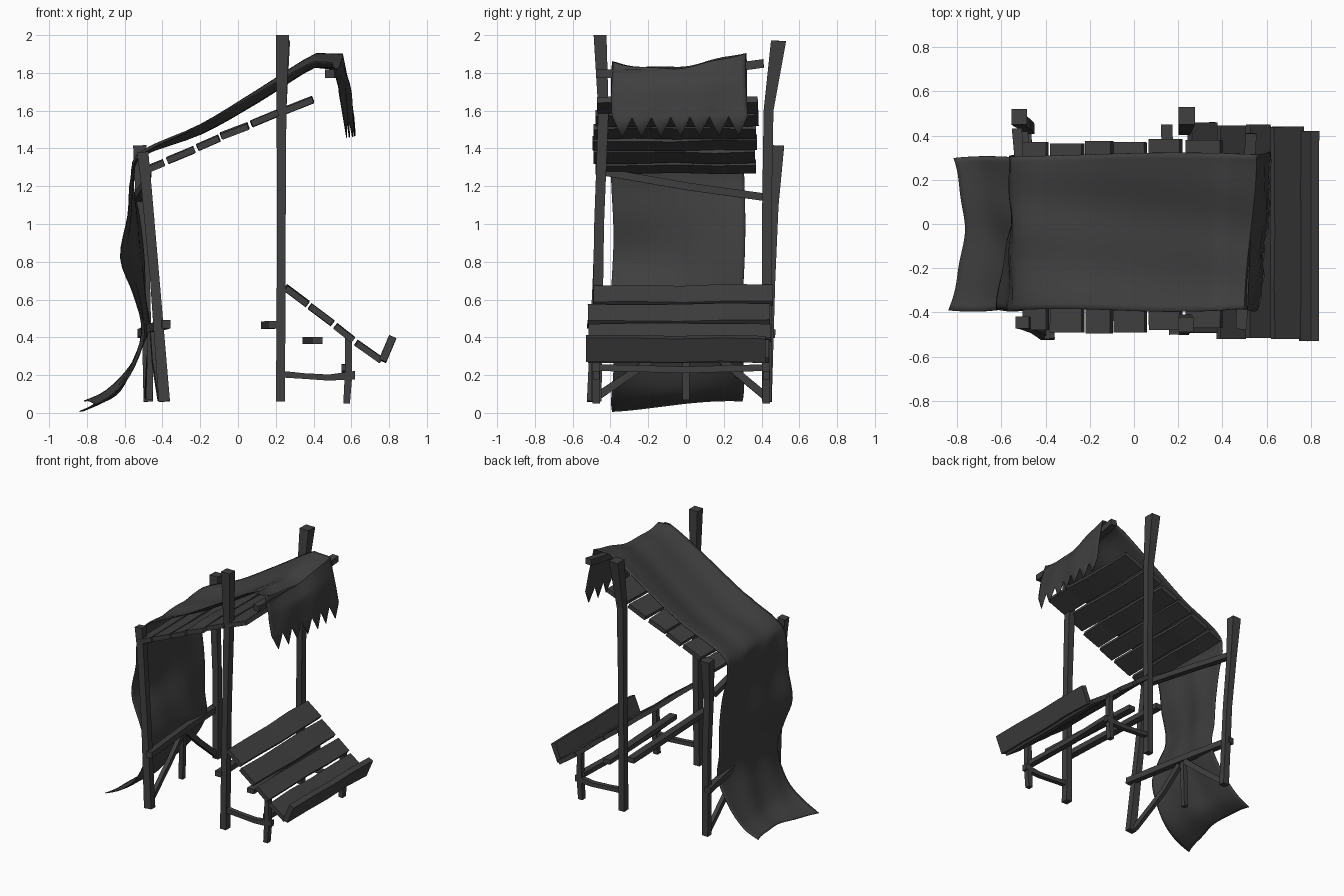
import bpy, bmesh, math, random
from mathutils import Vector as V

if "Cube" in bpy.data.objects:
    bpy.data.objects.remove(bpy.data.objects["Cube"])
random.seed(4)

dark = bpy.data.materials.new("dark_grey")
dark.diffuse_color = (0.05, 0.05, 0.05, 1)
dark.use_nodes = True
dark.node_tree.nodes["Principled BSDF"].inputs["Base Color"].default_value = dark.diffuse_color


def finish(name, bm):
    bmesh.ops.recalc_face_normals(bm, faces=bm.faces[:])
    me = bpy.data.meshes.new(name)
    bm.to_mesh(me)
    bm.free()
    me.materials.append(dark)
    ob = bpy.data.objects.new(name, me)
    bpy.context.collection.objects.link(ob)
    return ob


def bar(name, pts, w, t, hint):
    """Rectangular timber along pts; widths w lie along hint, t across it."""
    pts = [V(p) for p in pts]
    n = len(pts)
    w = w if isinstance(w, list) else [w] * n
    t = t if isinstance(t, list) else [t] * n
    d = (pts[-1] - pts[0]).normalized()
    a = V(hint)
    a = (a - d * a.dot(d)).normalized()
    b = d.cross(a)
    bm = bmesh.new()
    rings = [[bm.verts.new(p + a * (sx * w[i] / 2) + b * (sy * t[i] / 2))
              for sx, sy in ((-1, -1), (1, -1), (1, 1), (-1, 1))]
             for i, p in enumerate(pts)]
    for r, s in zip(rings, rings[1:]):
        for k in range(4):
            bm.faces.new((r[k], r[(k + 1) % 4], s[(k + 1) % 4], s[k]))
    bm.faces.new(rings[0])
    bm.faces.new(rings[-1])
    return finish(name, bm)


def plank(name, x0, z0, x1, z1, ya, yb, t=0.033):
    """Worn board running along y, its width spanning (x0,z0)-(x1,z1)."""
    c, wd = V(((x0 + x1) / 2, 0, (z0 + z1) / 2)), V((x1 - x0, 0, z1 - z0))
    pts, ws = [], []
    for i in range(5):
        j = random.uniform(-0.005, 0.005)
        pts.append(c + V((0, ya + (yb - ya) * i / 4, j)))
        ws.append(wd.length * random.uniform(0.94, 1.02))
    bar(name, pts, ws, t, wd)


X, Y, Z = (1, 0, 0), (0, 1, 0), (0, 0, 1)

# Tall front posts and short leaning back posts, flared at the top
bar("front_post_left", [(.225, -.475, .06), (.23, -.46, 1), (.23, -.437, 1.6), (.235, -.455, 2)],
    [.048, .045, .052, .07], [.055, .052, .055, .068], X)
bar("front_post_right", [(.225, .427, .06), (.23, .427, 1), (.23, .437, 1.6), (.238, .49, 1.97)],
    [.048, .045, .052, .075], [.05, .05, .052, .08], X)
bar("back_post_left", [(-.39, -.5, .06), (-.44, -.47, .7), (-.49, -.45, 1.25), (-.505, -.445, 1.38)],
    [.06, .05, .055, .06], [.05, .048, .05, .055], X)
bar("back_post_right", [(-.475, .43, .06), (-.49, .45, .7), (-.515, .465, 1.1), (-.52, .485, 1.415)],
    [.05, .048, .052, .07], [.048, .045, .05, .07], X)

# Back frame: two cross beams, two braces, centre stick
bar("back_low_beam", [(-.38, -.52, .47), (-.45, 0, .45), (-.51, .47, .42)], .045, .045, Z)
bar("back_high_beam", [(-.48, -.46, 1.28), (-.49, 0, 1.2), (-.53, .43, 1.14)], .04, .045, Z)
bar("back_brace_left", [(-.41, -.48, .08), (-.44, -.2, .27), (-.45, -.03, .42)], .04, .03, Z)
bar("back_brace_right", [(-.48, .43, .08), (-.47, .2, .27), (-.45, .03, .42)], .04, .03, Z)
bar("back_centre_stick", [(-.47, 0, .07), (-.46, 0, .43)], .035, .035, X)

# Bench supports on both sides
for side, y in (("left", -.475), ("right", .425)):
    bar("bench_leg_" + side, [(.575, y, .05), (.585, y, .2), (.585, y, .4)], [.035, .04, .035], .04, X)
    bar("bench_side_rail_" + side, [(.23, y, .205), (.35, y, .195), (.48, y, .187), (.62, y, .2)],
        [.035, .03, .032, .045], .035, Z)
bar("bench_front_rail", [(.57, -.48, .24), (.57, 0, .228), (.57, .43, .24)], .035, .045, Z)

# Narrow, slightly skewed slats under the bench
bar("shelf_slat_back", [(.185, -.5, .467), (.165, 0, .465), (.147, .45, .465)], .04, .052, Z)
bar("shelf_slat_front", [(.42, -.45, .383), (.37, .42, .383)], .035, .055, Z)

# Sloping bench boards with an upturned lip
for i, (x0, z0, x1, z1, ya, yb) in enumerate([
        (.25, .665, .37, .575, -.49, .46), (.38, .565, .50, .475, -.52, .445),
        (.515, .46, .61, .385, -.515, .45), (.625, .37, .76, .275, -.52, .44)]):
    plank("bench_board_%d" % (i + 1), x0, z0, x1, z1, ya, yb)
plank("bench_lip", .765, .275, .82, .405, -.53, .42, .04)

# Roof boards
for i, (x0, z0, x1, z1, ya, yb) in enumerate([
        (-.50, 1.28, -.39, 1.325, -.48, .37), (-.375, 1.335, -.23, 1.395, -.49, .365),
        (-.215, 1.405, -.10, 1.455, -.495, .375), (-.09, 1.465, .055, 1.52, -.49, .37),
        (.07, 1.53, .215, 1.59, -.48, .385), (.235, 1.595, .40, 1.66, -.47, .38)]):
    plank("roof_board_%d" % (i + 1), x0, z0, x1, z1, ya, yb)

# Pole carrying the front edge of the cloth
bar("awning_pole", [(.485, -.475, 1.795), (.505, 0, 1.795), (.53, .41, 1.85)], .045, .05, Z)

# Draped cloth: left edge x,z / right edge x,z / mid-span offset x,z
rows = [(-.84, .01, -.82, .065, .06, .01), (-.70, .08, -.70, .12, .05, .0),
        (-.58, .20, -.57, .25, .0, .0), (-.50, .42, -.47, .44, -.02, 0),
        (-.55, .62, -.49, .62, 0, 0), (-.62, .82, -.50, .82, 0, 0),
        (-.58, 1.05, -.53, 1.05, 0, 0), (-.565, 1.25, -.57, 1.25, .01, 0),
        (-.50, 1.375, -.51, 1.385, 0, -.01), (-.2, 1.52, -.2, 1.53, 0, -.05),
        (.1, 1.69, .1, 1.715, 0, -.06), (.40, 1.86, .415, 1.91, 0, -.05),
        (.50, 1.858, .555, 1.905, 0, -.055), (.535, 1.73, .585, 1.75, .02, 0),
        (.565, 1.565, .61, 1.575, .01, 0)]


def spline(p0, p1, p2, p3, t):
    return [.5 * (2 * b + (c - a) * t + (2 * a - 5 * b + 4 * c - d) * t * t
                  + (3 * b - a - 3 * c + d) * t ** 3)
            for a, b, c, d in zip(p0, p1, p2, p3)]


N, S = 28, 4
prof = []
last = len(rows) - 1
for i in range(last):
    q = [rows[max(0, min(last, i + k))] for k in (-1, 0, 1, 2)]
    if i in (11, 12):                # keep the ridge over the pole crisp
        q[0], q[3] = q[1], q[2]
    prof += [spline(*q, s / S) for s in range(S)]
prof.append(rows[-1])
bm = bmesh.new()
grid = []
for r, (xl, zl, xr, zr, mx, mz) in enumerate(prof + [prof[-1]]):
    line = []
    for k in range(N + 1):
        u = k / N
        e = u * u * (3 - 2 * u)
        m = math.sin(math.pi * u)
        drop = 0
        if r == len(prof):           # ragged teeth along the hem
            drop = .004 + .105 * (1 - abs(k % 4 - 2) / 2)
        wave = .005 * math.sin(u * 15 + r * .2)
        x = xl + (xr - xl) * e + mx * m + (wave if r < 30 or r > 52 else 0) + drop * .1
        z = zl + (zr - zl) * e + mz * m + (wave if 30 <= r <= 52 else 0) - drop
        yl = -.39 - .006 * math.sin(r * .5)
        yr = .298 + .025 * r / 56 + .006 * math.sin(r * .35)
        line.append(bm.verts.new((x, yl + (yr - yl) * u, max(z, .003))))
    grid.append(line)
for a, b in zip(grid, grid[1:]):
    for k in range(N):
        bm.faces.new((a[k], a[k + 1], b[k + 1], b[k]))
cloth = finish("cloth_cover", bm)
cloth.modifiers.new("thickness", "SOLIDIFY").thickness = .005
bpy.context.view_layer.objects.active = cloth
cloth.select_set(True)
bpy.ops.object.shade_smooth_by_angle(angle=math.radians(40))
